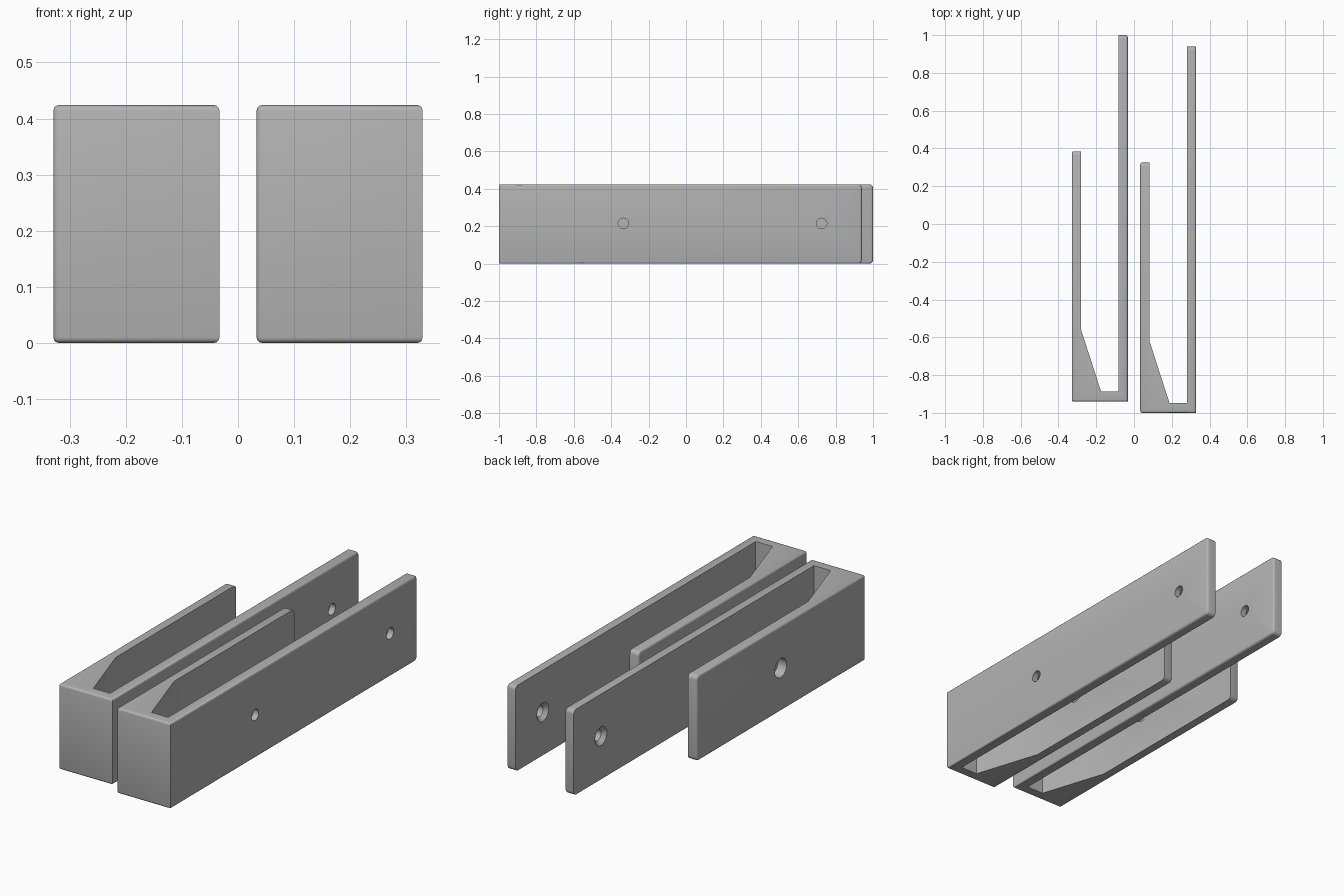
import bpy, bmesh, math
from mathutils import Matrix

if "Cube" in bpy.data.objects:
    bpy.data.objects.remove(bpy.data.objects["Cube"])

W, H = 0.296, 0.424      # bracket width and height
LONG, SHORT = 1.94, 1.325  # arm lengths
T = 0.049                # wall thickness
EPS = 1e-4

grey = bpy.data.materials.new("plain grey")
grey.diffuse_color = (0.45, 0.45, 0.45, 1)
grey.use_nodes = True
grey.node_tree.nodes["Principled BSDF"].inputs["Base Color"].default_value = grey.diffuse_color


def near(a, b):
    return abs(a - b) < EPS


def add_object(name, bm):
    bmesh.ops.recalc_face_normals(bm, faces=bm.faces)
    mesh = bpy.data.meshes.new(name)
    bm.to_mesh(mesh)
    bm.free()
    mesh.materials.append(grey)
    ob = bpy.data.objects.new(name, mesh)
    bpy.context.collection.objects.link(ob)
    return ob


def bracket_body(name):
    # hook-shaped outline with a wedge inside the short arm
    outline = [(0, 0), (W, 0), (W, LONG), (W - T, LONG), (W - T, 0.052),
               (0.155, 0.052), (T, 0.38), (T, SHORT), (0, SHORT)]
    bm = bmesh.new()
    face = bm.faces.new([bm.verts.new((x, y, 0)) for x, y in outline])
    ext = bmesh.ops.extrude_face_region(bm, geom=[face])
    bmesh.ops.translate(bm, vec=(0, 0, H),
                        verts=[v for v in ext["geom"] if isinstance(v, bmesh.types.BMVert)])

    # round the arm tips
    tips = [e for e in bm.edges
            if near(e.verts[0].co.z, e.verts[1].co.z)
            and any(all(near(v.co.y, y) for v in e.verts) for y in (LONG, SHORT))]
    bmesh.ops.bevel(bm, geom=tips, offset=0.02, segments=4, profile=0.5, affect="EDGES")

    # soften the outside rim, keeping the wall-side front corner sharp
    def on_rim(e):
        a, b = (v.co for v in e.verts)
        if near(a.x, W) and near(b.x, W) and near(a.y, 0) and near(b.y, 0):
            return False
        side = any(near(a.x, x) and near(b.x, x) for x in (0, W))
        return side or (near(a.y, 0) and near(b.y, 0))

    bmesh.ops.bevel(bm, geom=[e for e in bm.edges if on_rim(e)], offset=0.01,
                    segments=3, profile=0.5, affect="EDGES")
    return add_object(name, bm)


def drill(body, x0, x1, y, r0, r1):
    # cut a round or tapered hole along x
    bm = bmesh.new()
    bmesh.ops.create_cone(bm, cap_ends=True, segments=32, radius1=r0, radius2=r1,
                          depth=x1 - x0,
                          matrix=Matrix.Translation(((x0 + x1) / 2, y, H / 2 + 0.003))
                          @ Matrix.Rotation(math.pi / 2, 4, "Y"))
    cutter = add_object("hole_cutter", bm)
    cutter.hide_render = True
    mod = body.modifiers.new("hole", "BOOLEAN")
    mod.operation, mod.solver, mod.object = "DIFFERENCE", "EXACT", cutter
    bpy.context.view_layer.objects.active = body
    bpy.ops.object.modifier_apply(modifier=mod.name)
    bpy.data.objects.remove(cutter)


for name, x, y in (("left_bracket", -0.329, -0.94), ("right_bracket", 0.033, -1.0)):
    body = bracket_body(name)
    # screw holes with countersinks in the long arm
    for hole_y in (0.665, 1.725):
        drill(body, W - T - 0.02, W + 0.02, hole_y, 0.028, 0.028)
        drill(body, W - T - 0.005, W - T + 0.02, hole_y, 0.051, 0.027)
    # tool access hole in the short arm
    drill(body, -0.02, T + 0.02, 0.665, 0.047, 0.047)
    body.location = (x, y, 0)
    bpy.ops.object.select_all(action="DESELECT")
    body.select_set(True)
    bpy.context.view_layer.objects.active = body
    bpy.ops.object.shade_smooth_by_angle(angle=math.radians(35))
